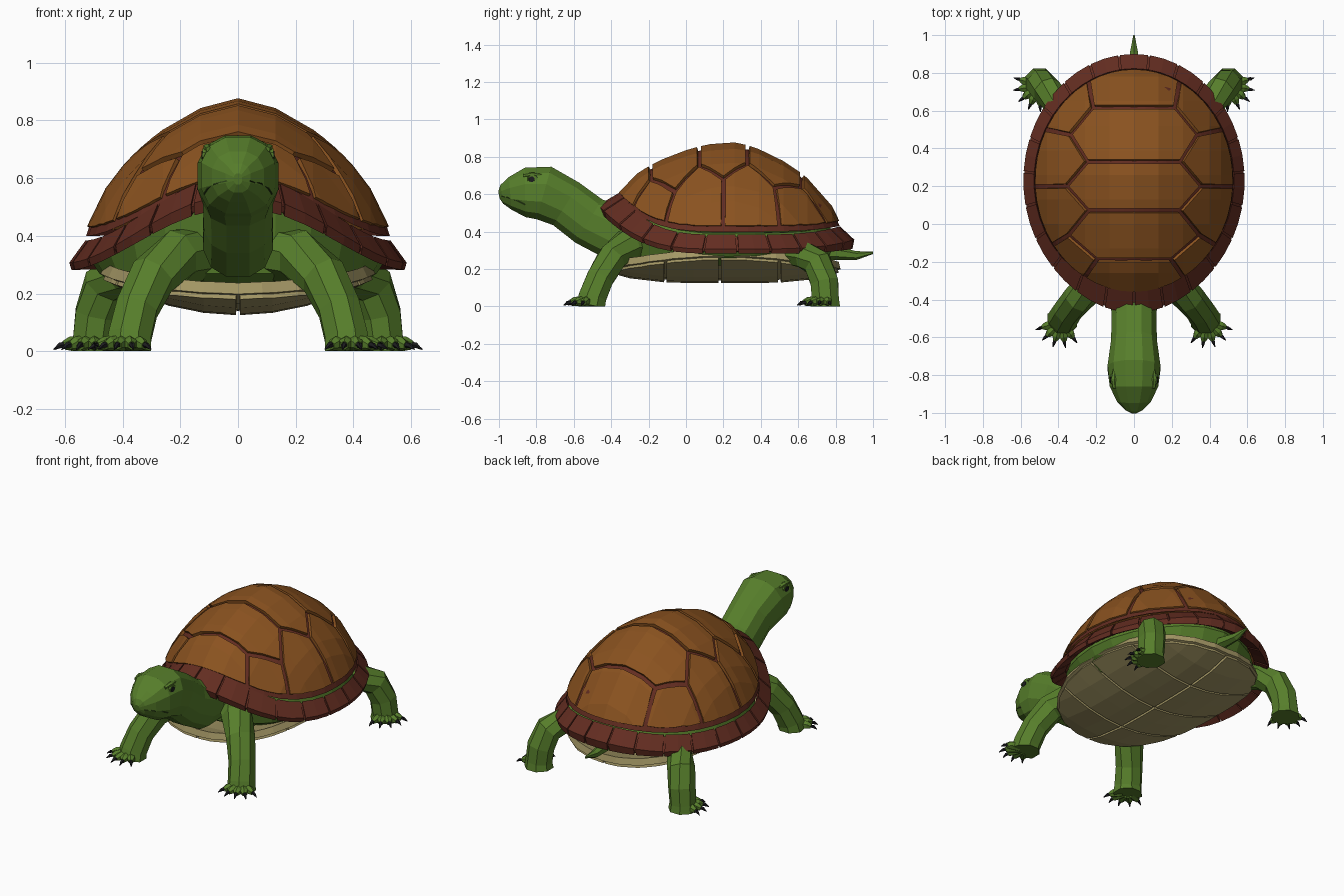
import bpy, bmesh, math
from mathutils import Vector
from mathutils.bvhtree import BVHTree

if "Cube" in bpy.data.objects:
    bpy.data.objects.remove(bpy.data.objects["Cube"])


def material(name, rgb):
    m = bpy.data.materials.new(name)
    m.diffuse_color = (*rgb, 1)
    m.use_nodes = True
    m.node_tree.nodes["Principled BSDF"].inputs["Base Color"].default_value = m.diffuse_color
    return m


BROWN = material("scute brown", (0.255, 0.085, 0.014))
RED = material("rim red brown", (0.125, 0.026, 0.015))
GREEN = material("skin green", (0.095, 0.21, 0.024))
DARK = material("dark green", (0.03, 0.065, 0.012))
TAN = material("belly tan", (0.37, 0.31, 0.13))
BLACK = material("claw black", (0.012, 0.012, 0.014))


def finish(name, bm, mat):
    me = bpy.data.meshes.new(name)
    bm.to_mesh(me)
    bm.free()
    me.materials.append(mat)
    ob = bpy.data.objects.new(name, me)
    bpy.context.collection.objects.link(ob)
    return ob


def loft(name, rings, mat, closed=True, caps=True):
    """Skin a list of point rings."""
    bm = bmesh.new()
    rows = [[bm.verts.new(p) for p in r] for r in rings]
    n = len(rows[0])
    for a, b in zip(rows, rows[1:]):
        for i in range(n if closed else n - 1):
            j = (i + 1) % n
            bm.faces.new((a[i], a[j], b[j], b[i]))
    if caps:
        bm.faces.new(rows[0])
        bm.faces.new(rows[-1])
    bmesh.ops.recalc_face_normals(bm, faces=bm.faces[:])
    return finish(name, bm, mat)


def tube(name, pts, mat, sides=8, power=2.0):
    """Limb through (x, y, z, half width, half height), never below the ground."""
    rings = []
    for i, p in enumerate(pts):
        a, b = pts[max(i - 1, 0)], pts[min(i + 1, len(pts) - 1)]
        t = (Vector(b[:3]) - Vector(a[:3])).normalized()
        ref = Vector((1, 0, 0)) if abs(t.x) < 0.9 else Vector((0, 1, 0))
        u = (ref - t * ref.dot(t)).normalized()
        v = t.cross(u)
        ring = []
        for k in range(sides):
            w = 2 * math.pi * (k + 0.5) / sides
            c, s = math.cos(w), math.sin(w)
            c = math.copysign(abs(c) ** (2 / power), c)
            s = math.copysign(abs(s) ** (2 / power), s)
            q = Vector(p[:3]) + u * c * p[3] + v * s * p[4]
            q.z = max(q.z, 0)
            ring.append(q)
        rings.append(ring)
    return loft(name, rings, mat)


# Shell surface: an oval dome whose lower edge arches up over the neck
A, B, CY = 0.535, 0.60, 0.23


def edge_z(s):
    return 0.372 + 0.205 * max(0, -s) ** 3.6 + 0.035 * max(0, s) ** 4


def dome(x, y):
    u, v = x / A, (y - CY) / B
    r = max(math.hypot(u, v), 1e-6)
    zb = edge_z(v / r)
    return zb + (0.88 - zb) * max(0, 1 - min(r, 1) ** 1.55) ** 0.62


def oval(deg, k=1.0):
    t = math.radians(deg)
    return (A * k * math.cos(t), CY + B * k * math.sin(t))


def arc(a, b, n=4):
    return [oval(a + (b - a) * i / n) for i in range(n + 1)]


def plate(name, poly, zfun, gap, thick, side, mat, xs, ys, clips=()):
    """Plan polygon, shrunk by a gap, cut into facets, laid on a surface and thickened."""
    bm = bmesh.new()
    f = bm.faces.new([bm.verts.new((x, y, 0)) for x, y in poly])
    f.normal_update()
    if f.normal.z < 0:
        f.normal_flip()
    for co, no in clips:
        bmesh.ops.bisect_plane(bm, geom=bm.verts[:] + bm.edges[:] + bm.faces[:],
                               plane_co=co, plane_no=no, clear_outer=True)
    if gap:
        bm.normal_update()
        border = bmesh.ops.inset_region(bm, faces=bm.faces[:], thickness=gap,
                                        use_boundary=True, use_even_offset=True)["faces"]
        bmesh.ops.delete(bm, geom=border, context='FACES')
    for axis, vals in ((0, xs), (1, ys)):
        for c in vals:
            co, no = [0, 0, 0], [0, 0, 0]
            co[axis], no[axis] = c, 1
            bmesh.ops.bisect_plane(bm, geom=bm.verts[:] + bm.edges[:] + bm.faces[:],
                                   plane_co=co, plane_no=no)
    for v in bm.verts:
        v.co.z = zfun(v.co.x, v.co.y)
    ob = finish(name, bm, mat)
    mod = ob.modifiers.new("thickness", 'SOLIDIFY')
    mod.thickness, mod.offset = thick, side
    return ob


# Scutes: five along the back, four down each flank
sa, sb, sc, sd = (0.20, -0.19), (0.245, 0.07), (0.25, 0.33), (0.22, 0.62)
p1, p2, p3 = (0.35, -0.06), (0.36, 0.20), (0.34, 0.475)
q0, q1, q2, q3, q4 = -60, -35, -3, 27, 63
flip = lambda pts: [(-x, y) for x, y in reversed(pts)]
halves = [arc(-90, q0)[1:] + [sa], [sa, p1, sb], [sb, p2, sc], [sc, p3, sd], [sd] + arc(q4, 90)[:-1]]
xs = (-0.46, -0.4, -0.26, -0.13, 0, 0.13, 0.26, 0.4, 0.46)
ys = [-0.26 + 0.13 * i for i in range(9)]
for i, h in enumerate(halves):
    mid = [(0, CY - B)] if i == 0 else [(0, CY + B)] if i == 4 else []
    poly = mid + h + flip(h) if i == 0 else h + mid + flip(h)
    plate(f"back_scute_{i + 1}", poly, dome, 0.011, 0.035, -1, BROWN, xs, ys)
flanks = [[sa] + arc(q0, q1) + [p1], [p1] + arc(q1, q2) + [p2, sb],
          [p2] + arc(q2, q3) + [p3, sc], [p3] + arc(q3, q4) + [sd]]
for i, h in enumerate(flanks):
    for side, poly in (("right", h), ("left", flip(h))):
        plate(f"{side}_flank_scute_{i + 1}", poly, dome, 0.011, 0.035, -1, BROWN, xs, ys)

# Dark shell core that shows in the grooves
rings = []
for k in (0.04, 0.2, 0.36, 0.52, 0.66, 0.78, 0.88, 0.95, 0.985):
    rings.append([(*oval(d, k), dome(*oval(d, k)) - 0.022) for d in range(0, 360, 10)])
loft("shell_core", rings, RED, caps=False)


# Rim: 23 plates over a continuous band, deeper over the neck
def rim_section(deg, s=0.0):
    t = math.radians(deg)
    c, n = math.cos(t), math.sin(t)
    z, front, back = edge_z(n), max(0, -n) ** 4, max(0, n) ** 4
    pt = lambda k, dz: ((A + 0.051 * k) * c, CY + (B + (0.07 + 0.03 * front) * k) * n, z + dz)
    return [pt(-0.1 - 0.1 * front, 0.012 + 0.023 * front + 0.01 * back - s),
            pt(1 - s * 9, -0.065 + 0.03 * front + 0.015 * back - s),
            pt(0.85 - s * 9, -0.09 + 0.01 * front - 0.01 * back + s), pt(-0.4, -0.05 + s)]


step = 360 / 23
for i in range(23):
    a = -90 + i * step
    loft(f"rim_plate_{i + 1}", [rim_section(a + 0.5 + (step - 1.0) * k / 2) for k in range(3)], RED)
loft("rim_band", [rim_section(-90 + i * step / 2, 0.01) for i in range(47)], RED, caps=False)

# Body between the shell and the belly
body = []
for k, f in ((0.75, lambda z: 0.22), (0.90, lambda z: 0.27), (0.95, lambda z: z - 0.06), (0.9, lambda z: z + 0.02)):
    body.append([(*oval(d, k), f(edge_z(math.sin(math.radians(d))))) for d in range(0, 360, 15)])
loft("body", body, GREEN)

# Belly shell: shallow bowl with eight plates
BA, BB, BC = 0.48, 0.625, 0.205


def belly(x, y):
    return 0.125 + 0.13 * (x / BA) ** 2 + 0.06 * ((y - BC) / BB) ** 4


def belly_outline(k):
    pts = []
    for i in range(24):
        t = 2 * math.pi * (i + 0.5) / 24
        c, s = math.cos(t), math.sin(t)
        pts.append((BA * k * math.copysign(abs(c) ** 0.85, c), BC + BB * k * math.copysign(abs(s) ** 0.85, s)))
    return pts


bx, by = (-0.36, -0.24, -0.12, 0, 0.12, 0.24, 0.36), [-0.3, -0.11, 0.04, 0.18, 0.34, 0.5, 0.68]
plate("belly_base", belly_outline(1), lambda x, y: belly(x, y) + 0.015, 0, 0.04, 1, TAN, bx, by)
cuts = [-0.5, -0.11, 0.18, 0.5, 0.9]
for i, (lo, hi) in enumerate(zip(cuts, cuts[1:])):
    for s, side in ((1, "right"), (-1, "left")):
        clips = [((0, lo, 0), (0, -1, 0)), ((0, hi, 0), (0, 1, 0)), ((0, 0, 0), (-s, 0, 0))]
        plate(f"{side}_belly_plate_{i + 1}", belly_outline(0.995), belly, 0.007, 0.03, 1, TAN, bx, by, clips)

# Head and neck in one loft
head = tube("head_and_neck", [(0, y, z, w, h) for y, z, w, h in (
    (-0.20, 0.38, 0.12, 0.11), (-0.40, 0.40, 0.125, 0.15), (-0.52, 0.457, 0.122, 0.14),
    (-0.64, 0.548, 0.125, 0.137), (-0.76, 0.607, 0.144, 0.15), (-0.86, 0.61, 0.132, 0.136),
    (-0.94, 0.605, 0.092, 0.09), (-0.985, 0.60, 0.045, 0.052), (-1.0, 0.597, 0.015, 0.02))],
    GREEN, sides=12, power=2.4)
tree = BVHTree.FromPolygons([v.co for v in head.data.vertices], [p.vertices[:] for p in head.data.polygons])


def skin_x(y, z):
    return tree.ray_cast(Vector((1, y, z)), Vector((-1, 0, 0)))[0].x


# Mouth line, eyes and brows
line = [(skin_x(y, z), y, z) for y, z in ((-0.86, 0.545), (-0.90, 0.565), (-0.945, 0.58), (-0.985, 0.59))]
mouth = [(-x, y, z) for x, y, z in line] + [(x, y, z) for x, y, z in reversed(line)]
tube("mouth", [(*p, 0.003, 0.003) for p in mouth], DARK, sides=4)
for s, side in ((1, "right"), (-1, "left")):
    ex = skin_x(-0.82, 0.68)
    tube(f"{side}_eyelid", [(s * (ex - 0.03), -0.82, 0.68, 0.034, 0.030), (s * (ex + 0.004), -0.82, 0.68, 0.028, 0.024)], GREEN)
    tube(f"{side}_eye", [(s * (ex - 0.02), -0.825, 0.68, 0.02, 0.017), (s * (ex + 0.009), -0.825, 0.68, 0.017, 0.015)], BLACK)
    tube(f"{side}_brow", [(s * (ex - 0.018), -0.87, 0.70, 0.012, 0.01), (s * (ex - 0.014), -0.82, 0.708, 0.018, 0.012),
                          (s * (ex - 0.018), -0.77, 0.70, 0.012, 0.01)], GREEN, sides=6)


# Legs with five clawed toes each
def leg(name, s, path, foot, aim):
    tube(name, [(s * x, y, z, r, r) for x, y, z, r in path], GREEN)
    for k in range(5):
        a = math.radians(aim + (k - 2) * 27)
        at = lambda d, z, r, h: (s * (foot[0] + d * math.cos(a)), foot[1] + d * math.sin(a), z, r, h)
        tube(f"{name}_toe_{k + 1}", [at(0.03, 0.028, 0.03, 0.03), at(0.085, 0.026, 0.024, 0.024),
                                     at(0.105, 0.02, 0.014, 0.016)], GREEN, sides=6)
        tube(f"{name}_claw_{k + 1}", [at(0.095, 0.024, 0.012, 0.012), at(0.12, 0.02, 0.009, 0.01),
                                      at(0.142, 0.006, 0.002, 0.002)], BLACK, sides=5)


for s, side in ((1, "right"), (-1, "left")):
    leg(f"{side}_front_leg", s, [(0.10, -0.18, 0.34, 0.10), (0.21, -0.31, 0.33, 0.092), (0.295, -0.395, 0.26, 0.083),
                                 (0.35, -0.46, 0.15, 0.078), (0.375, -0.50, 0.05, 0.08), (0.38, -0.51, 0, 0.085)],
        (0.385, -0.515), -72)
    leg(f"{side}_back_leg", s, [(0.32, 0.52, 0.30, 0.075), (0.40, 0.635, 0.275, 0.075), (0.46, 0.705, 0.23, 0.08),
                                (0.49, 0.74, 0.13, 0.08), (0.50, 0.745, 0.04, 0.078), (0.50, 0.745, 0, 0.085)],
        (0.50, 0.735), -38)

# Tail
tube("tail", [(0, 0.70, 0.29, 0.045, 0.05), (0, 0.80, 0.285, 0.035, 0.036), (0, 0.91, 0.272, 0.024, 0.024),
              (0, 1.0, 0.287, 0.004, 0.006)], GREEN, sides=6)
